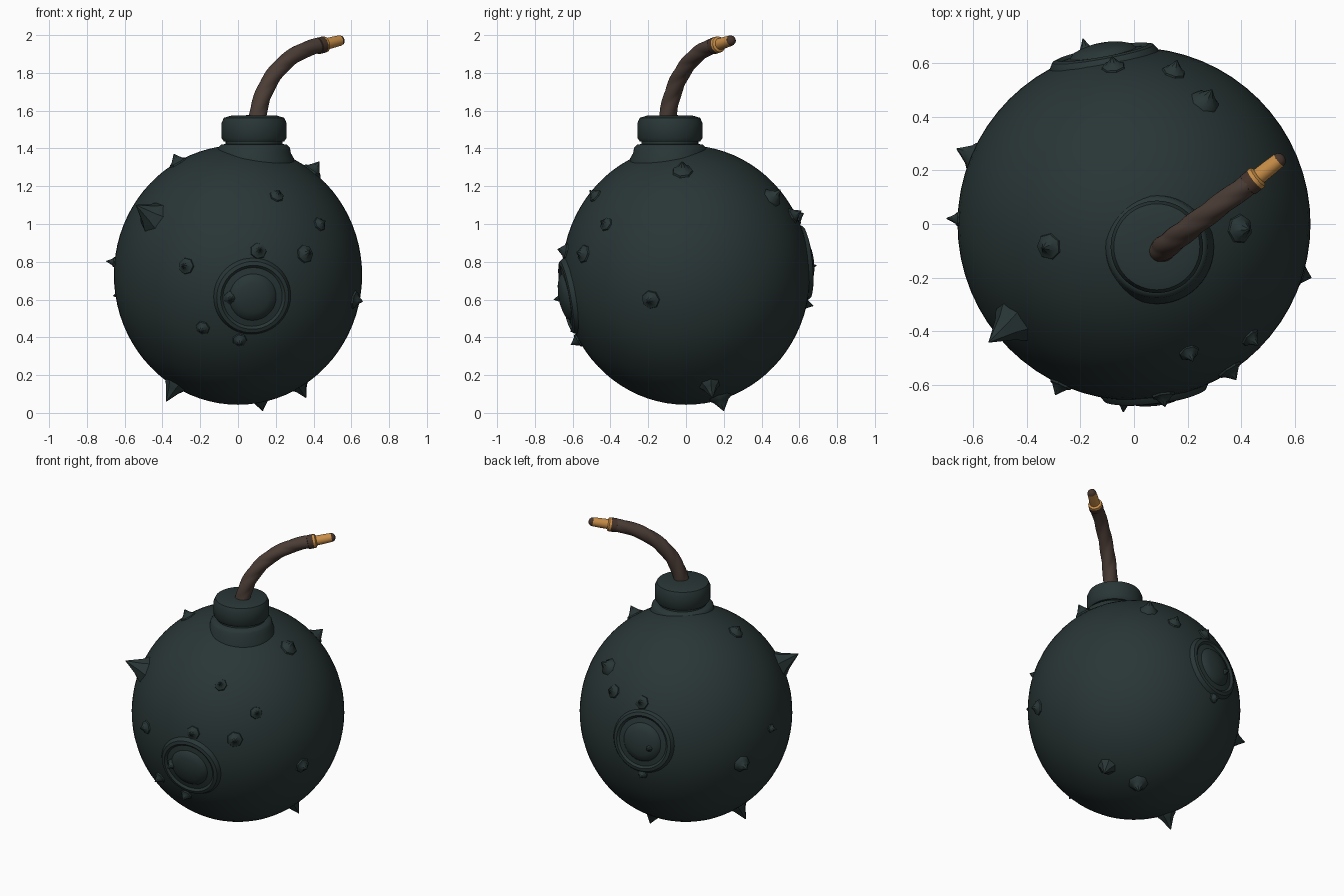
import bpy, bmesh, math
from mathutils import Vector

if "Cube" in bpy.data.objects:
    bpy.data.objects.remove(bpy.data.objects["Cube"])


def material(name, rgb):
    m = bpy.data.materials.new(name)
    m.diffuse_color = (*rgb, 1)
    m.use_nodes = True
    m.node_tree.nodes["Principled BSDF"].inputs["Base Color"].default_value = m.diffuse_color
    return m


IRON = material("dark iron", (0.022, 0.036, 0.036))
ROPE = material("brown rope", (0.070, 0.046, 0.036))
BRASS = material("brass", (0.58, 0.27, 0.065))
CHAR = material("charred tip", (0.06, 0.035, 0.025))

CENTER = Vector((0, 0, 0.73))
RADII = Vector((0.657, 0.657, 0.687))


def finish(bm, name, mat, angle=40):
    bmesh.ops.recalc_face_normals(bm, faces=bm.faces)
    me = bpy.data.meshes.new(name)
    bm.to_mesh(me)
    bm.free()
    ob = bpy.data.objects.new(name, me)
    bpy.context.collection.objects.link(ob)
    me.materials.append(mat)
    bpy.ops.object.select_all(action='DESELECT')
    ob.select_set(True)
    bpy.context.view_layer.objects.active = ob
    bpy.ops.object.shade_smooth_by_angle(angle=math.radians(angle))
    return ob


def bridge(bm, rings):
    """Skin a list of vertex rings and close both ends."""
    n = len(rings[0])
    for a, b in zip(rings, rings[1:]):
        for i in range(n):
            j = (i + 1) % n
            bm.faces.new((a[i], a[j], b[j], b[i]))
    bm.faces.new(rings[0])
    bm.faces.new(rings[-1])


def lathe(name, profile, origin, axis, mat, sides=48, angle=40):
    """Turn (radius, height) points around an axis."""
    q = Vector(axis).to_track_quat('Z', 'Y')
    bm = bmesh.new()
    rings = []
    for r, h in profile:
        rings.append([bm.verts.new(Vector(origin) + q @ Vector((
            r * math.cos(math.tau * i / sides), r * math.sin(math.tau * i / sides), h)))
            for i in range(sides)])
    bridge(bm, rings)
    return finish(bm, name, mat, angle)


def on_body(p):
    """Body surface point and outward direction towards p."""
    d = Vector(p) - CENTER
    k = math.sqrt(sum((d[i] / RADII[i]) ** 2 for i in range(3)))
    return CENTER + d / k, d.normalized()


# Round body
bm = bmesh.new()
bmesh.ops.create_uvsphere(bm, u_segments=64, v_segments=40, radius=1)
for v in bm.verts:
    v.co = CENTER + v.co * RADII
finish(bm, "body", IRON, 60)

# Flange, neck and cap
NECK = (0.085, -0.085, 0)
lathe("neck_flange", [(0.215, 1.28), (0.212, 1.345), (0.195, 1.375), (0.19, 1.405),
                      (0.175, 1.42), (0.14, 1.425)], NECK, (0, 0, 1), IRON)
lathe("neck", [(0.15, 1.38), (0.15, 1.46)], NECK, (0, 0, 1), IRON)
lathe("cap", [(0.14, 1.435), (0.16, 1.437), (0.172, 1.455), (0.172, 1.535), (0.16, 1.562),
              (0.12, 1.574), (0.03, 1.576)], NECK, (0, 0, 1), IRON)

# Raised round bosses on the front and back
for name, p in (("front_boss", (0.08, -0.65, 0.61)), ("back_boss", (-0.12, 0.66, 0.80))):
    s, d = on_body(p)
    lathe(name, [(0.21, -0.06), (0.205, -0.03), (0.192, -0.009), (0.172, -0.003),
                 (0.158, -0.014), (0.125, -0.008), (0.112, 0.008), (0.08, 0.02),
                 (0.04, 0.028), (0.005, 0.03)], s, d, IRON)

# Spikes: tip position and base radius
SPIKES = [
    ((-0.54, -0.44, 1.10), 0.075), ((-0.34, -0.09, 1.37), 0.045), ((0.43, -0.02, 1.33), 0.05),
    ((0.66, -0.20, 0.59), 0.045), ((0.45, -0.44, 1.01), 0.035), ((0.38, -0.58, 0.85), 0.045),
    ((0.21, -0.49, 1.16), 0.035), ((-0.29, -0.63, 0.78), 0.04), ((-0.04, -0.70, 0.60), 0.035),
    ((0.11, -0.65, 0.86), 0.04), ((-0.20, -0.61, 0.43), 0.035), ((0.01, -0.61, 0.36), 0.035),
    ((-0.66, 0.28, 0.62), 0.05), ((-0.67, 0.02, 0.80), 0.025), ((-0.38, -0.10, 0.06), 0.055),
    ((0.13, 0.20, 0.01), 0.055), ((0.36, 0.14, 0.08), 0.05), ((0.29, 0.50, 1.18), 0.05),
    ((0.16, 0.61, 1.07), 0.04), ((-0.08, 0.61, 1.05), 0.04), ((-0.19, 0.69, 0.78), 0.035),
    ((-0.12, 0.66, 0.57), 0.03),
]
for tip, r in SPIKES:
    s, d = on_body(tip)
    h = max((Vector(tip) - CENTER).length - (s - CENTER).length, 0.045)
    lathe("spike", [(r * 1.25, -0.02), (r * 1.05, 0.006), (r * 0.75, h * 0.25),
                    (r * 0.36, h * 0.65), (0.002, h)], s, d, IRON, 7, 35)

# Twisted rope fuse swept along a curve
P = [Vector(p) for p in ((0.10, -0.10, 1.54), (0.12, -0.08, 1.75),
                         (0.25, 0.02, 1.92), (0.455, 0.17, 1.95))]
STEPS, SIDES = 90, 24
bm = bmesh.new()
rings = []
side = Vector((0.6, -0.8, 0))
for k in range(STEPS + 1):
    t = k / STEPS
    u = 1 - t
    c = P[0] * u**3 + P[1] * 3 * u * u * t + P[2] * 3 * u * t * t + P[3] * t**3
    tan = ((P[1] - P[0]) * u * u + (P[2] - P[1]) * 2 * u * t + (P[3] - P[2]) * t * t).normalized()
    a = (side - tan * side.dot(tan)).normalized()
    b = tan.cross(a)
    ring = []
    for i in range(SIDES):
        th = math.tau * i / SIDES
        r = (0.047 - 0.006 * t) * (0.93 + 0.09 * abs(math.cos(1.5 * th - 14 * t)))
        ring.append(bm.verts.new(c + (a * math.cos(th) + b * math.sin(th)) * r))
    rings.append(ring)
bridge(bm, rings)
finish(bm, "rope_fuse", ROPE, 50)

# Fuse end: dark binding, brass collar, brass rod and charred point
END = P[3]
AXIS = Vector((0.10, 0.08, 0.025))
lathe("fuse_binding", [(0.03, -0.045), (0.044, -0.04), (0.044, -0.006), (0.03, 0.0)],
      END, AXIS, CHAR, 20)
lathe("brass_collar", [(0.03, -0.008), (0.045, -0.006), (0.043, 0.008), (0.03, 0.016)],
      END, AXIS, BRASS, 12)
lathe("brass_rod", [(0.031, 0.0), (0.03, 0.06), (0.028, 0.11)], END, AXIS, BRASS, 20)
lathe("charred_point", [(0.028, 0.109), (0.024, 0.122), (0.014, 0.131), (0.003, 0.134)],
      END, AXIS, CHAR, 20)
